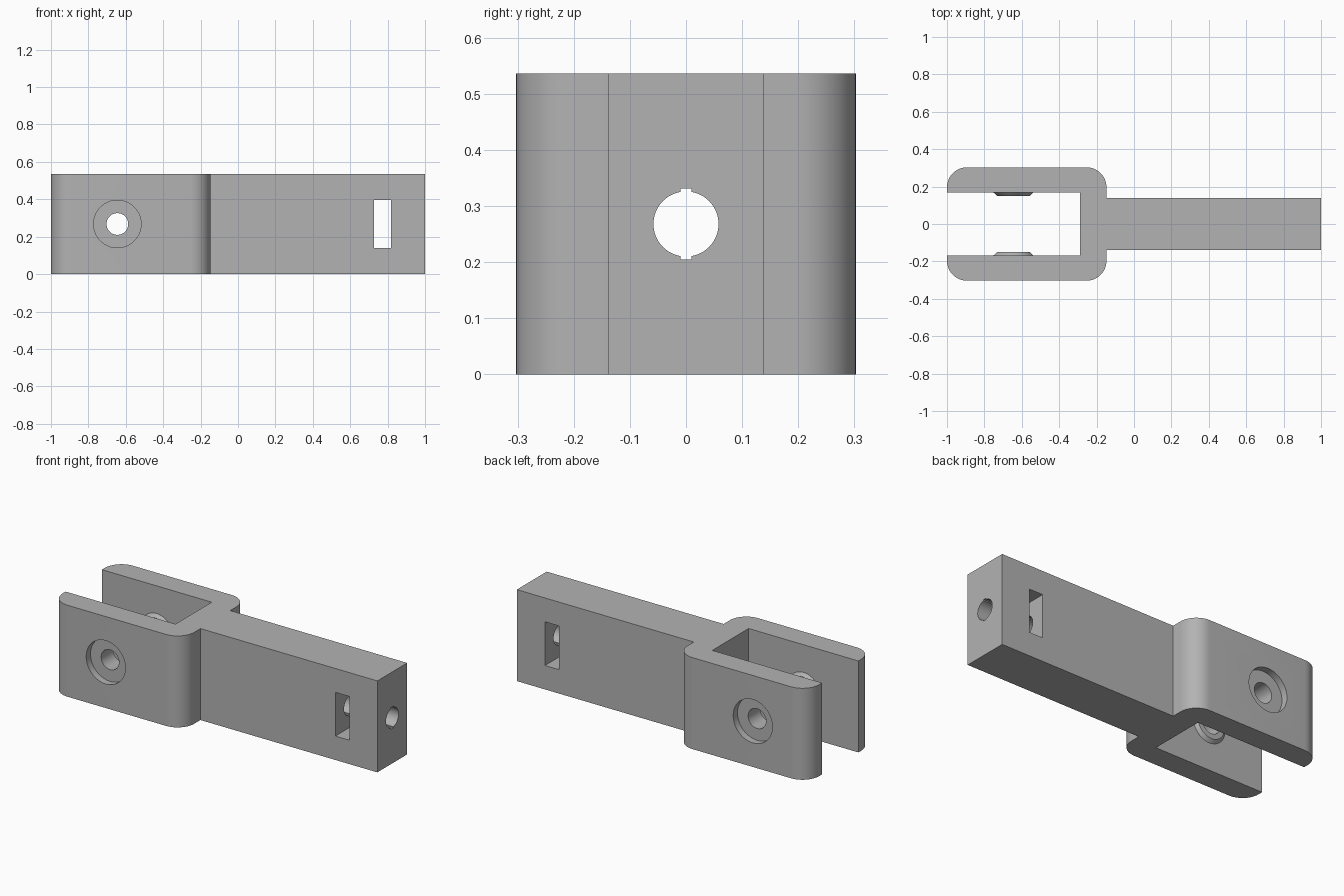
import bpy, bmesh, math
from mathutils import Matrix, Vector

default = bpy.data.objects.get("Cube")
if default:
    bpy.data.objects.remove(default, do_unlink=True)

HEIGHT = 0.536
MID = HEIGHT / 2
FORK, SLOT, BAR = 0.303, 0.168, 0.138     # half widths in y
SHOULDER, SLOT_END, PIN_X = -0.147, -0.288, -0.645
ROUND = 0.107

grey = bpy.data.materials.new("plain grey")
grey.use_nodes = True
colour = (0.45, 0.45, 0.45, 1)
grey.diffuse_color = colour
grey.node_tree.nodes["Principled BSDF"].inputs["Base Color"].default_value = colour


def make_object(name, bm):
    bmesh.ops.recalc_face_normals(bm, faces=bm.faces)
    mesh = bpy.data.meshes.new(name)
    bm.to_mesh(mesh)
    bm.free()
    mesh.materials.append(grey)
    obj = bpy.data.objects.new(name, mesh)
    bpy.context.collection.objects.link(obj)
    return obj


def box(name, centre, size):
    bm = bmesh.new()
    bmesh.ops.create_cube(bm, size=1, matrix=Matrix.Translation(centre) @ Matrix.Diagonal((*size, 1)))
    return make_object(name, bm)


def cylinder(name, start, end, r1, r2=None):
    start, end = Vector(start), Vector(end)
    axis = end - start
    turn = axis.to_track_quat('Z', 'Y').to_matrix().to_4x4()
    bm = bmesh.new()
    bmesh.ops.create_cone(bm, cap_ends=True, segments=64, radius1=r1,
                          radius2=r1 if r2 is None else r2, depth=axis.length,
                          matrix=Matrix.Translation((start + end) / 2) @ turn)
    return make_object(name, bm)


def combine(target, tool, operation):
    mod = target.modifiers.new(operation, 'BOOLEAN')
    mod.operation, mod.object, mod.solver = operation, tool, 'EXACT'
    bpy.context.view_layer.objects.active = target
    bpy.ops.object.modifier_apply(modifier=mod.name)
    bpy.data.objects.remove(tool, do_unlink=True)


def corner(cx, cy, start):
    angles = [math.radians(start + 90 * i / 12) for i in range(13)]
    return [(cx + ROUND * math.cos(a), cy + ROUND * math.sin(a)) for a in angles]


# Plan outline: straight bar joined to a fork with rounded corners
half = [(1, BAR), (SHOULDER, BAR)]
half += corner(SHOULDER - ROUND, FORK - ROUND, 0) + corner(-1 + ROUND, FORK - ROUND, 90)
half += [(-1, SLOT), (SLOT_END, SLOT)]
outline = half + [(x, -y) for x, y in reversed(half)]
bm = bmesh.new()
face = bm.faces.new([bm.verts.new((x, y, 0)) for x, y in outline])
extruded = bmesh.ops.extrude_face_region(bm, geom=[face])["geom"]
bmesh.ops.translate(bm, vec=(0, 0, HEIGHT),
                    verts=[v for v in extruded if isinstance(v, bmesh.types.BMVert)])
body = make_object("fork_bracket", bm)

# Tapered bosses inside the fork and counterbores outside
for side in (1, -1):
    combine(body, cylinder("boss", (PIN_X, side * (SLOT + 0.02), MID),
                           (PIN_X, side * (SLOT - 0.017), MID), 0.127, 0.088), 'UNION')
    combine(body, cylinder("counterbore", (PIN_X, side * (FORK - 0.04), MID),
                           (PIN_X, side * 0.4, MID), 0.127), 'DIFFERENCE')

# Pin hole, lengthwise bolt hole with small keyways, and nut pocket
combine(body, cylinder("pin_hole", (PIN_X, -0.5, MID), (PIN_X, 0.5, MID), 0.058), 'DIFFERENCE')
combine(body, cylinder("bolt_hole", (-0.4, 0, MID), (1.1, 0, MID), 0.058), 'DIFFERENCE')
combine(body, box("keyway", (0.35, 0, MID), (1.5, 0.02, 0.127)), 'DIFFERENCE')
combine(body, box("nut_pocket", (0.773, 0, MID), (0.09, 0.5, 0.256)), 'DIFFERENCE')

bpy.ops.object.select_all(action='DESELECT')
body.select_set(True)
bpy.context.view_layer.objects.active = body
bpy.ops.object.shade_smooth_by_angle(angle=math.radians(30))
